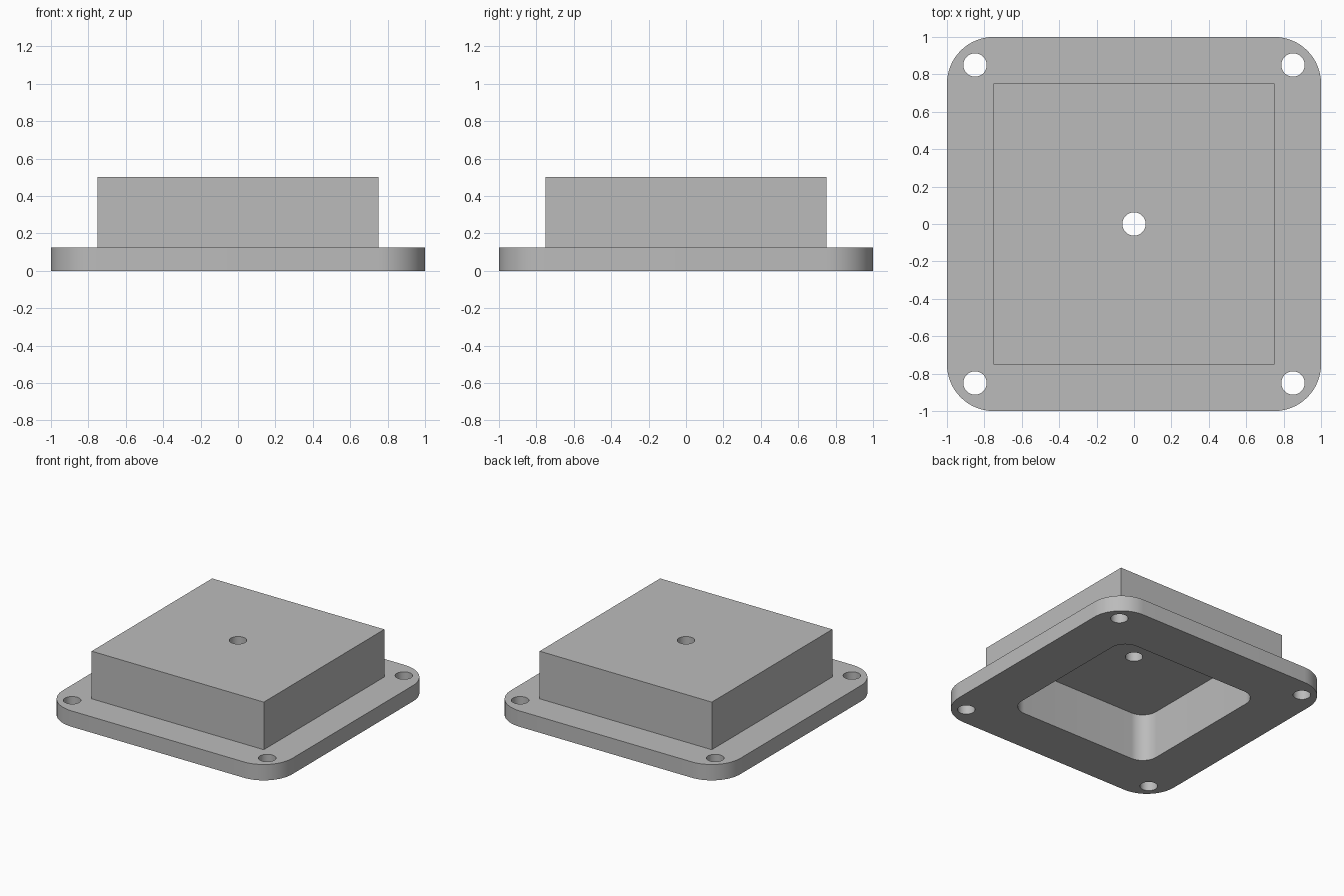
import bpy
import bmesh
from math import cos, sin, pi, radians

if "Cube" in bpy.data.objects:
    bpy.data.objects.remove(bpy.data.objects["Cube"], do_unlink=True)

grey = bpy.data.materials.new("plain grey")
grey.use_nodes = True
colour = (0.5, 0.5, 0.5, 1)
grey.diffuse_color = colour
grey.node_tree.nodes["Principled BSDF"].inputs["Base Color"].default_value = colour


def prism(name, outline, z0, z1):
    """Extrude a flat outline from z0 up to z1."""
    bm = bmesh.new()
    base = bm.faces.new([bm.verts.new((x, y, z0)) for x, y in outline])
    top = bmesh.ops.extrude_face_region(bm, geom=[base])["geom"]
    verts = [g for g in top if isinstance(g, bmesh.types.BMVert)]
    bmesh.ops.translate(bm, verts=verts, vec=(0, 0, z1 - z0))
    bmesh.ops.recalc_face_normals(bm, faces=bm.faces)
    mesh = bpy.data.meshes.new(name)
    bm.to_mesh(mesh)
    bm.free()
    mesh.materials.append(grey)
    obj = bpy.data.objects.new(name, mesh)
    bpy.context.collection.objects.link(obj)
    return obj


def rounded_square(half, radius, steps=16):
    points = []
    for quarter, (sx, sy) in enumerate([(1, 1), (-1, 1), (-1, -1), (1, -1)]):
        for i in range(steps + 1):
            a = (quarter + i / steps) * pi / 2
            points.append((sx * (half - radius) + radius * cos(a),
                           sy * (half - radius) + radius * sin(a)))
    return points


def circle(cx, cy, radius, steps=48):
    return [(cx + radius * cos(2 * pi * i / steps),
             cy + radius * sin(2 * pi * i / steps)) for i in range(steps)]


def combine(target, other, operation):
    """Apply a boolean to the target and drop the helper."""
    bpy.context.view_layer.objects.active = target
    mod = target.modifiers.new(operation, 'BOOLEAN')
    mod.operation = operation
    mod.solver = 'EXACT'
    mod.object = other
    bpy.ops.object.modifier_apply(modifier=mod.name)
    bpy.data.objects.remove(other, do_unlink=True)


# Rounded flange with a square box rising from it
housing = prism("flanged_housing", rounded_square(1, 0.25), 0, 0.125)
h = 0.75
box = prism("box", [(h, h), (-h, h), (-h, -h), (h, -h)], 0.05, 0.5)
combine(housing, box, 'UNION')

# Hollow underside with rounded corners
combine(housing, prism("cavity", rounded_square(0.625, 0.125), -0.1, 0.375), 'DIFFERENCE')

# Central hole and four corner screw holes
m = 0.85
for cx, cy in [(0, 0), (m, m), (-m, m), (-m, -m), (m, -m)]:
    combine(housing, prism("hole", circle(cx, cy, 0.0625), -0.1, 0.6), 'DIFFERENCE')

# Smooth round walls, sharp edges kept
bpy.ops.object.select_all(action='DESELECT')
housing.select_set(True)
bpy.context.view_layer.objects.active = housing
bpy.ops.object.shade_smooth_by_angle(angle=radians(30))
